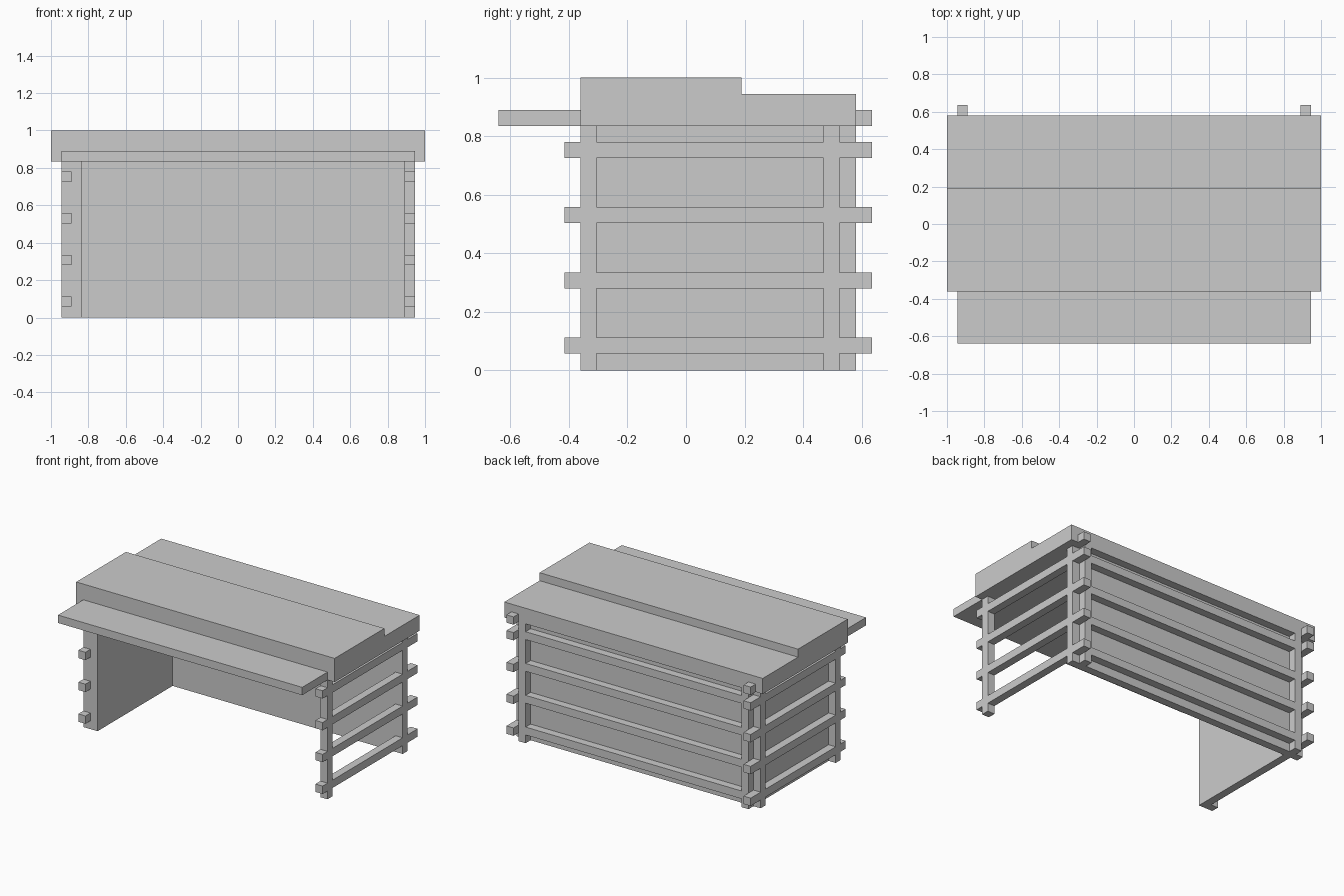
import bpy, bmesh

if "Cube" in bpy.data.objects:
    bpy.data.objects.remove(bpy.data.objects["Cube"])


def prism(name, outline, x0, x1):
    """Extrude a (y, z) outline along x."""
    bm = bmesh.new()
    face = bm.faces.new([bm.verts.new((x0, y, z)) for y, z in outline])
    res = bmesh.ops.extrude_face_region(bm, geom=[face])
    moved = [v for v in res["geom"] if isinstance(v, bmesh.types.BMVert)]
    bmesh.ops.translate(bm, verts=moved, vec=(x1 - x0, 0, 0))
    bmesh.ops.recalc_face_normals(bm, faces=bm.faces)
    mesh = bpy.data.meshes.new(name)
    bm.to_mesh(mesh)
    bm.free()
    obj = bpy.data.objects.new(name, mesh)
    bpy.context.collection.objects.link(obj)
    return obj


def box(name, x, y, z):
    return prism(name, [(y[0], z[0]), (y[1], z[0]), (y[1], z[1]), (y[0], z[1])], *x)


T = 0.055                 # batten and board thickness
UNDER = 0.835             # underside of the desk top
OUT, MID, INN = 0.945, 0.89, 0.835
FRONT, BACK = -0.36, 0.58
RAILS = [0.058, 0.28, 0.503, 0.725]

# Stepped desk top
prism("desk_top", [(FRONT, UNDER), (BACK, UNDER), (BACK, 0.944),
                   (0.19, 0.944), (0.19, 1.0), (FRONT, 1.0)], -1, 1)

# Front pull-out shelf
box("keyboard_shelf", (-OUT, OUT), (-0.64, FRONT), (UNDER, UNDER + T))

# Closed panels on the left and at the back
box("left_panel", (-MID, -INN), (FRONT, 0.525), (0, UNDER))
box("back_panel", (-INN, MID), (0.47, 0.525), (0, UNDER))

for side, s in (("left", -1), ("right", 1)):
    x = sorted((s * MID, s * OUT))
    # Side lattice posts and the post of the back lattice
    box(side + "_front_post", x, (FRONT, FRONT + T), (0, UNDER))
    box(side + "_rear_post", x, (0.47, 0.525), (0, UNDER))
    box(side + "_back_lattice_post", sorted((s * INN, s * MID)), (0.525, BACK), (0, UNDER))
    # Side rails overshoot the posts at both ends
    for i, z in enumerate(RAILS):
        box(f"{side}_rail_{i + 1}", x, (-0.415, 0.635), (z, z + T))
    box(side + "_top_rail", x, (BACK, 0.635), (UNDER, UNDER + T))

# Back lattice rails
for i, z in enumerate(RAILS):
    box(f"back_rail_{i + 1}", (-MID, MID), (0.525, BACK), (z, z + T))
